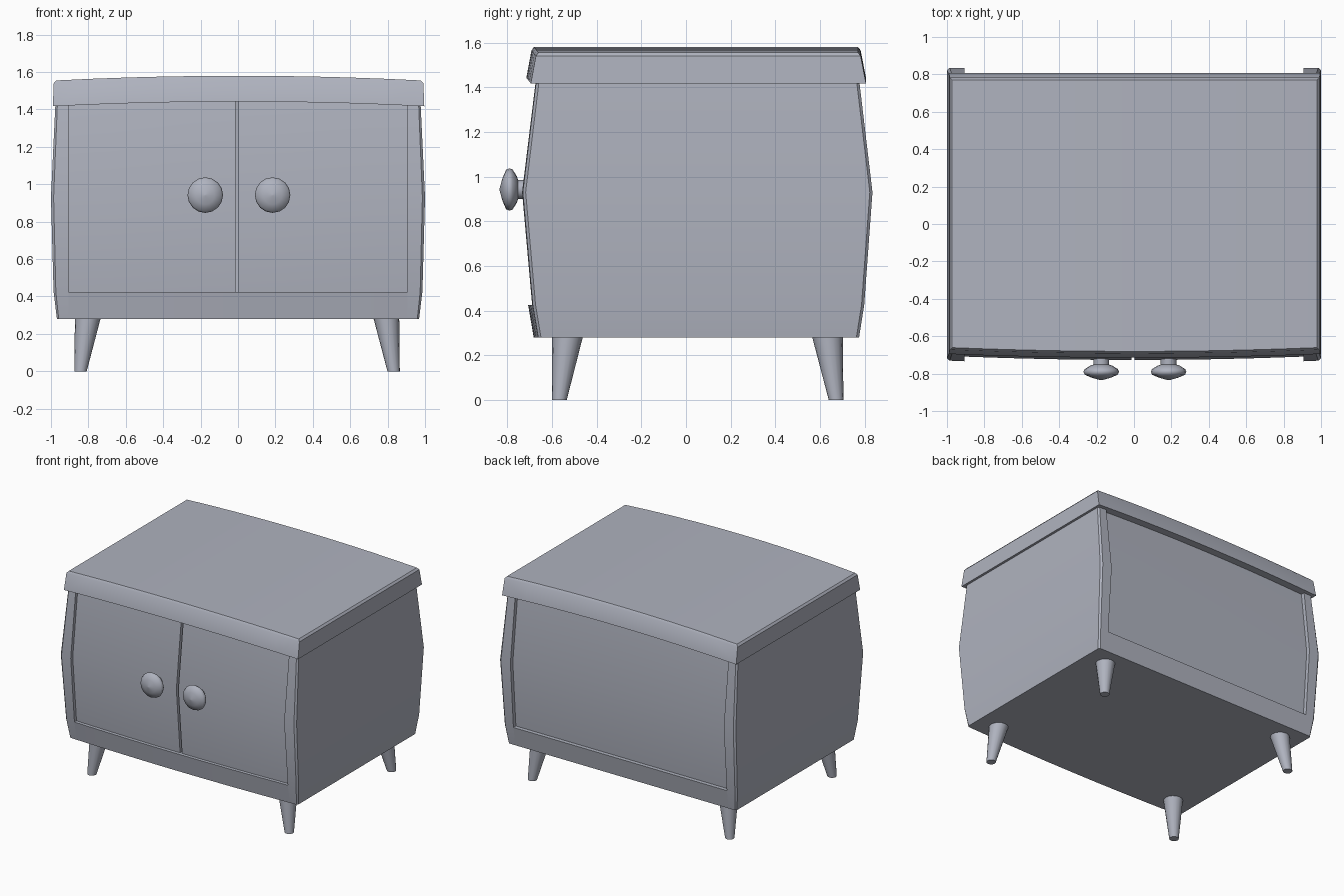
import bpy, bmesh, math

if "Cube" in bpy.data.objects:
    bpy.data.objects.remove(bpy.data.objects["Cube"])

# Cabinet outline by height: z, front y, back y, half width
PROFILE = [(0.28, -0.66, 0.775, 0.968), (0.425, -0.685, 0.798, 0.986),
           (0.93, -0.73, 0.835, 1.0), (1.435, -0.668, 0.775, 0.976)]
INNER = 0.905
LEVELS = [p[0] for p in PROFILE]

# Blue-grey paint shared by every part
paint = bpy.data.materials.new("blue_grey_paint")
paint.diffuse_color = (0.43, 0.45, 0.52, 1)
paint.use_nodes = True
paint.node_tree.nodes["Principled BSDF"].inputs["Base Color"].default_value = paint.diffuse_color


def outline(z):
    for a, b in zip(PROFILE, PROFILE[1:]):
        if z <= b[0] + 1e-6:
            t = (z - a[0]) / (b[0] - a[0])
            return [a[i] + t * (b[i] - a[i]) for i in (1, 2, 3)]
    return list(PROFILE[-1][1:])


def bow(x):
    return 0.022 * max(0, 1 - x * x)


def span(a, b, n):
    return [a + (b - a) * i / n for i in range(n + 1)]


def finish(name, bm, angle=30):
    bmesh.ops.recalc_face_normals(bm, faces=bm.faces[:])
    me = bpy.data.meshes.new(name)
    bm.to_mesh(me)
    bm.free()
    me.materials.append(paint)
    ob = bpy.data.objects.new(name, me)
    bpy.context.collection.objects.link(ob)
    bpy.ops.object.select_all(action='DESELECT')
    ob.select_set(True)
    bpy.context.view_layer.objects.active = ob
    bpy.ops.object.shade_smooth_by_angle(angle=math.radians(angle))
    return ob


def slab(name, us, vs, fn):
    """Closed box grid; fn(u, v, w) places each point, w = 0 front, 1 back."""
    bm = bmesh.new()
    g = [[[bm.verts.new(fn(u, v, w)) for w in (0, 1)] for v in vs] for u in us]
    nu, nv = len(us) - 1, len(vs) - 1
    for i in range(nu):
        for j in range(nv):
            for w in (0, 1):
                bm.faces.new((g[i][j][w], g[i + 1][j][w], g[i + 1][j + 1][w], g[i][j + 1][w]))
        for j in (0, nv):
            bm.faces.new((g[i][j][0], g[i + 1][j][0], g[i + 1][j][1], g[i][j][1]))
    for j in range(nv):
        for i in (0, nu):
            bm.faces.new((g[i][j][0], g[i][j + 1][0], g[i][j + 1][1], g[i][j][1]))
    return finish(name, bm)


# Side panels with a small chamfer on the outer edges
for s, side in ((-1, "left"), (1, "right")):
    def side_point(u, z, w):
        f, b, hx = outline(z)
        x = INNER + u * (hx - INNER)
        cut = 0.012 if u == 1 else 0
        return (s * x, b - cut if w else f - bow(x) + cut, z)
    slab(side + "_side_panel", [0, 0.85, 1], LEVELS, side_point)


# Base with bowed front rail and straight back rail
def base_point(x, z, w):
    f, b, _ = outline(z)
    return (x, b if w else f - bow(x), z)


slab("base", span(-INNER, INNER, 8), LEVELS[:2], base_point)


# Recessed doors, following the bulge and the bow
def door_point(x, z, w):
    f = outline(z)[0]
    top = bow(x) if z > 1.4 else 0
    return (x, f - bow(x) + (0.06 if w else 0.025), z + top)


slab("left_door", span(-INNER, -0.014, 4), LEVELS[1:], door_point)
slab("right_door", span(0.003, INNER, 4), LEVELS[1:], door_point)


# Recessed back panel
def back_point(x, z, w):
    top = bow(x) if z > 1.4 else 0
    return (x, outline(z)[1] - (0.03 if w else 0.06), z + top)


slab("back_panel", span(-INNER, INNER, 8), LEVELS[1:], back_point)

# Arched lid with sloping edge and chamfered top
LID = [(1.417, -0.695, 0.806, 0.993), (1.54, -0.672, 0.782, 0.988), (1.555, -0.661, 0.77, 0.975)]


def lid_point(u, k, w):
    z, f, b, hx = LID[k]
    arch = 1 - u * u
    return (0.003 + u * hx, b if w else f - 0.02 * arch, z + 0.025 * arch)


slab("lid", span(-1, 1, 10), range(3), lid_point)


def rings(name, sections, axis, n=16):
    """Round part from (centre, radius) sections, stacked along y or z."""
    bm = bmesh.new()
    loops = []
    for (cx, cy, cz), r in sections:
        loop = []
        for i in range(n):
            a = 2 * math.pi * i / n
            c, d = r * math.cos(a), r * math.sin(a)
            loop.append(bm.verts.new((cx + c, cy + d, cz) if axis == 'z' else (cx + c, cy, cz + d)))
        loops.append(loop)
    for a, b in zip(loops, loops[1:]):
        for i in range(n):
            j = (i + 1) % n
            bm.faces.new((a[i], a[j], b[j], b[i]))
    bm.faces.new(loops[0])
    bm.faces.new(loops[-1])
    return finish(name, bm, 60)


# Tapered, splayed legs
for s, side in ((-1, "left"), (1, "right")):
    for end, y_top, y_foot in (("front", -0.53, -0.567), ("back", 0.633, 0.672)):
        rings(f"{end}_{side}_leg", [((s * 0.798 - 0.005, y_top, 0.285), 0.069),
                                    ((s * 0.837 - 0.005, y_foot, 0), 0.033)], 'z')

# Round door knobs on short stems
KNOB = [(-0.69, 0.042), (-0.752, 0.042), (-0.758, 0.06), (-0.776, 0.089), (-0.79, 0.095),
        (-0.806, 0.088), (-0.822, 0.05), (-0.835, 0.004)]
for side, x in (("left", -0.175), ("right", 0.185)):
    rings(side + "_knob", [((x, y, 0.942), r) for y, r in KNOB], 'y')
